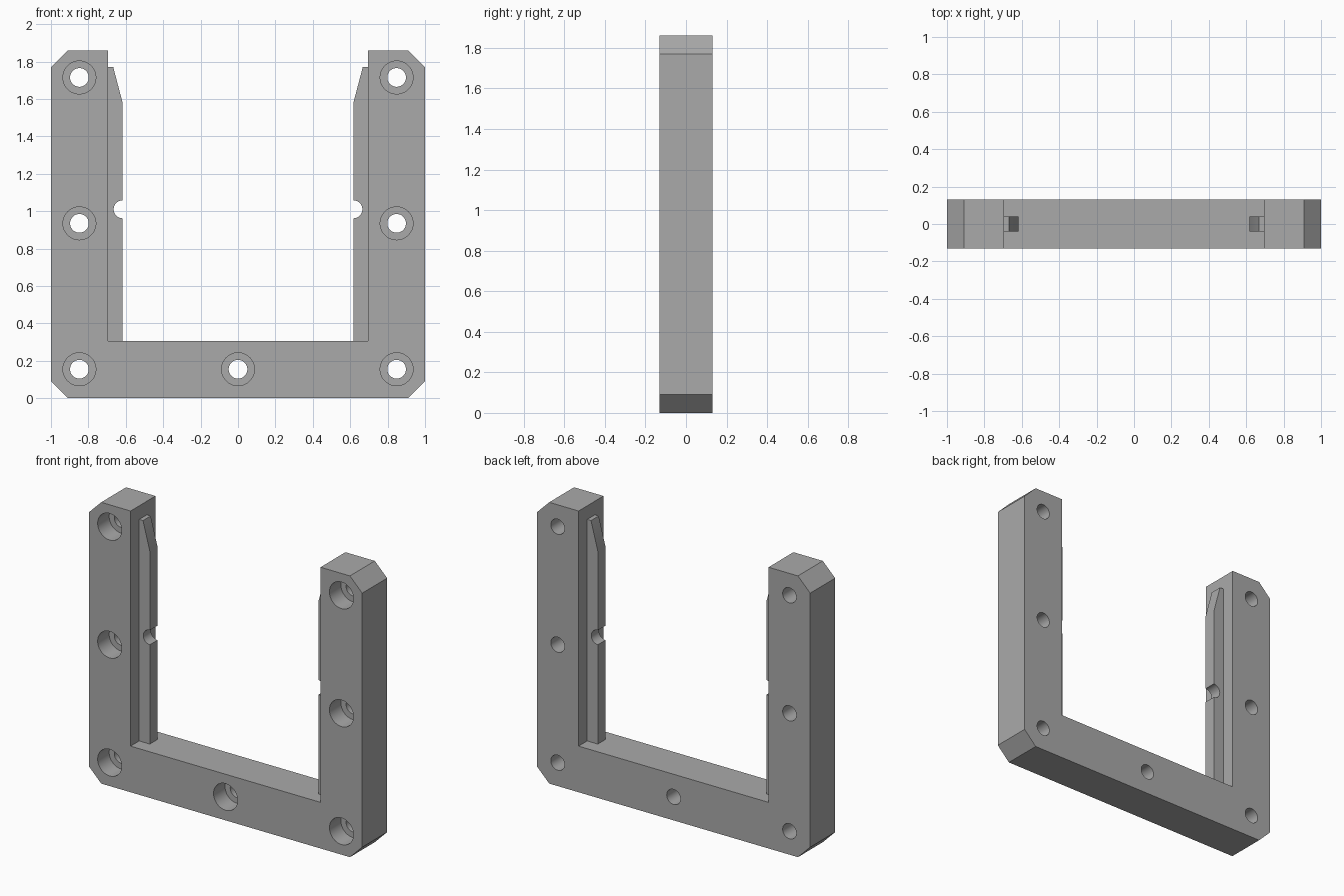
import bpy, bmesh, math

if "Cube" in bpy.data.objects:
    bpy.data.objects.remove(bpy.data.objects["Cube"])

grey = bpy.data.materials.new("plain_grey")
grey.diffuse_color = (0.40, 0.40, 0.40, 1)
grey.use_nodes = True
grey.node_tree.nodes["Principled BSDF"].inputs["Base Color"].default_value = grey.diffuse_color

D = 0.13         # half depth of the frame
INNER = 0.695    # inner face of the uprights
FLOOR = 0.305    # top of the crossbar
TOP = 1.86
CH = 0.09        # corner chamfer


def make_object(name, bm):
    bmesh.ops.recalc_face_normals(bm, faces=bm.faces)
    mesh = bpy.data.meshes.new(name)
    bm.to_mesh(mesh)
    bm.free()
    mesh.materials.append(grey)
    obj = bpy.data.objects.new(name, mesh)
    bpy.context.collection.objects.link(obj)
    return obj


def extrude_profile(name, points, half):
    """Extrude an x-z outline from y = -half to y = +half."""
    bm = bmesh.new()
    face = bm.faces.new([bm.verts.new((x, -half, z)) for x, z in points])
    geo = bmesh.ops.extrude_face_region(bm, geom=[face])["geom"]
    moved = [v for v in geo if isinstance(v, bmesh.types.BMVert)]
    bmesh.ops.translate(bm, verts=moved, vec=(0, 2 * half, 0))
    return make_object(name, bm)


def lathe(bm, cx, cz, rings, n=48):
    """Closed stepped cylinder along y from (y, radius) rings."""
    loops = [[bm.verts.new((cx + r * math.cos(2 * math.pi * i / n), y,
                            cz + r * math.sin(2 * math.pi * i / n)))
              for i in range(n)] for y, r in rings]
    for a, b in zip(loops, loops[1:]):
        for i in range(n):
            j = (i + 1) % n
            bm.faces.new((a[i], a[j], b[j], b[i]))
    bm.faces.new(loops[0])
    bm.faces.new(loops[-1])


# U-shaped frame with chamfered outer corners
right = [(1 - CH, 0), (1, CH), (1, TOP - CH), (1 - CH, TOP),
         (INNER, TOP), (INNER, FLOOR)]
frame = extrude_profile("frame", right + [(-x, z) for x, z in reversed(right)], D)

# Counterbored screw holes, wide side at the front
bm = bmesh.new()
STEP = -D + 0.12
for x, z in [(s * 0.848, z) for s in (-1, 1) for z in (0.155, 0.935, 1.715)] + [(0, 0.155)]:
    lathe(bm, x, z, [(-D - 0.1, 0.088), (STEP, 0.088), (STEP, 0.05), (D + 0.1, 0.05)])
cutter = make_object("screw_hole_cutter", bm)
cutter.hide_render = True
cut = frame.modifiers.new("screw_holes", "BOOLEAN")
cut.operation, cut.solver, cut.object = "DIFFERENCE", "EXACT", cutter
bpy.context.view_layer.objects.active = frame
frame.select_set(True)
bpy.ops.object.modifier_apply(modifier=cut.name)
bpy.data.objects.remove(cutter)
bpy.ops.object.shade_smooth_by_angle(angle=math.radians(30))

# Guide rails with a tapered top and a round detent notch
EDGE, NZ, NR = 0.617, 1.01, 0.048
notch = [(EDGE + NR * math.sin(math.pi * i / 16), NZ - NR * math.cos(math.pi * i / 16))
         for i in range(17)]
outline = [(INNER, FLOOR), (EDGE, FLOOR)] + notch + \
          [(EDGE, 1.58), (0.667, 1.77), (INNER, 1.77)]
for side, s in (("left", -1), ("right", 1)):
    rail = extrude_profile(side + "_guide_rail", [(s * x, z) for x, z in outline], 0.04)
    bpy.ops.object.select_all(action="DESELECT")
    rail.select_set(True)
    bpy.context.view_layer.objects.active = rail
    bpy.ops.object.shade_smooth_by_angle(angle=math.radians(30))
